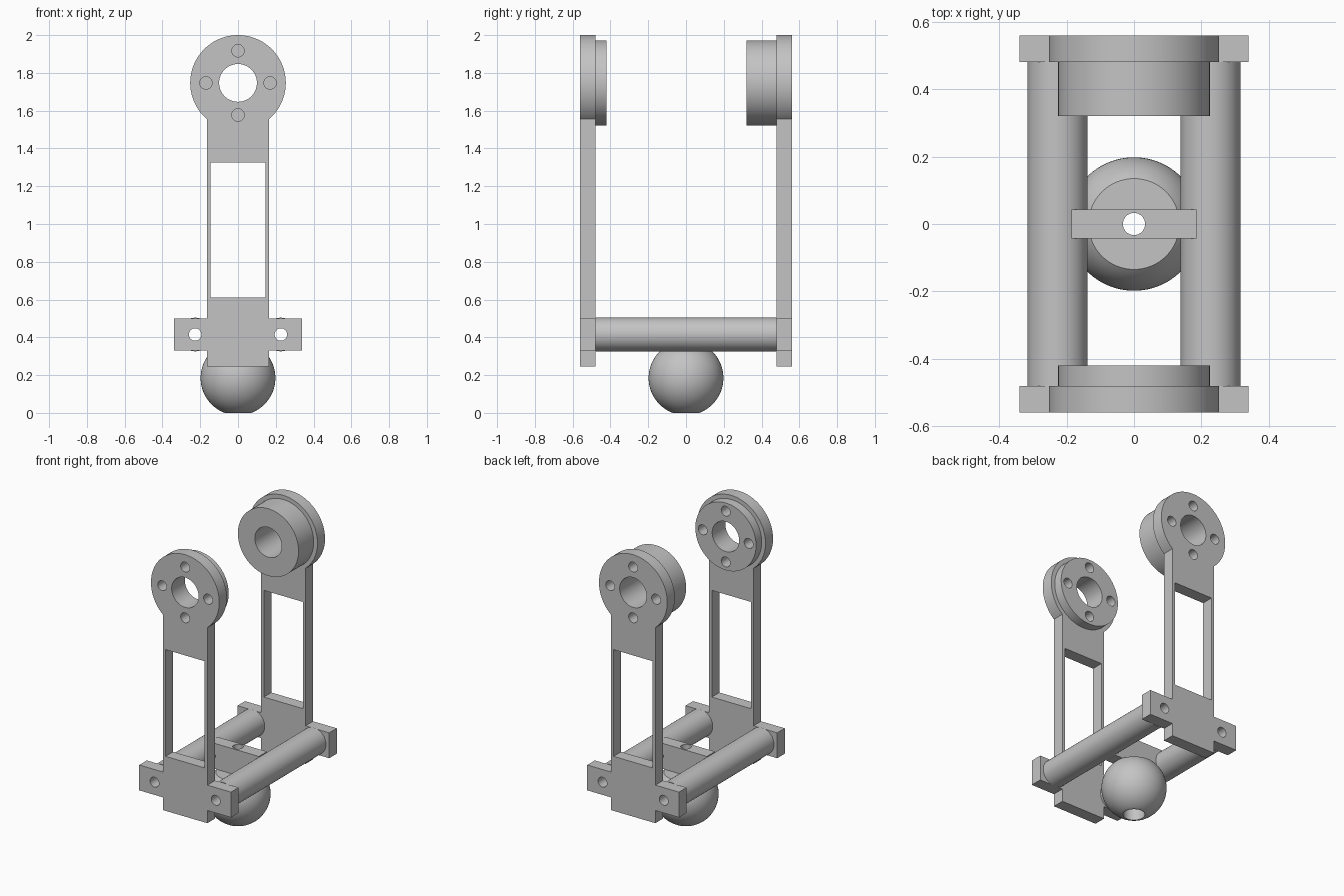
import bpy, bmesh
from math import sin, cos, pi, atan2, sqrt, asin, radians
from mathutils import Matrix, Vector

cube = bpy.data.objects.get("Cube")
if cube:
    bpy.data.objects.remove(cube, do_unlink=True)

grey = bpy.data.materials.new("plain grey")
grey.use_nodes = True
colour = (0.55, 0.55, 0.55, 1)
grey.diffuse_color = colour
grey.node_tree.nodes["Principled BSDF"].inputs["Base Color"].default_value = colour

HEAD_Z, HEAD_R, BORE_R, BOLT_R = 1.747, 0.253, 0.1, 0.033
ARM_X, ROD_X, ROD_Z, ROD_R = 0.165, 0.227, 0.415, 0.089
INNER, OUTER = 0.48, 0.56


def finish(name, bm):
    bmesh.ops.recalc_face_normals(bm, faces=bm.faces)
    mesh = bpy.data.meshes.new(name)
    bm.to_mesh(mesh)
    bm.free()
    obj = bpy.data.objects.new(name, mesh)
    bpy.context.collection.objects.link(obj)
    mesh.materials.append(grey)
    return obj


def box(name, lo, hi):
    lo, hi = Vector(lo), Vector(hi)
    bm = bmesh.new()
    bmesh.ops.create_cube(bm, size=1, matrix=Matrix.Translation((lo + hi) / 2)
                          @ Matrix.Diagonal((*(hi - lo), 1)))
    return finish(name, bm)


def cylinder(name, x, z, radius, y0, y1, segments=64):
    """Cylinder lying along y."""
    bm = bmesh.new()
    bmesh.ops.create_cone(bm, cap_ends=True, segments=segments, radius1=radius,
                          radius2=radius, depth=abs(y1 - y0),
                          matrix=Matrix.Translation((x, (y0 + y1) / 2, z))
                          @ Matrix.Rotation(pi / 2, 4, 'X'))
    return finish(name, bm)


def select(obj):
    bpy.ops.object.select_all(action='DESELECT')
    obj.select_set(True)
    bpy.context.view_layer.objects.active = obj


def cut(obj, cutters):
    select(obj)
    for c in cutters:
        mod = obj.modifiers.new("cut", 'BOOLEAN')
        mod.operation, mod.solver, mod.object = 'DIFFERENCE', 'EXACT', c
        bpy.ops.object.modifier_apply(modifier=mod.name)
        bpy.data.objects.remove(c, do_unlink=True)


def smooth(obj):
    select(obj)
    bpy.ops.object.shade_smooth_by_angle(angle=radians(30))


def head_holes(y0, y1):
    """Four bolt holes around the bore, from y0 to y1."""
    return [cylinder("hole", 0.17 * cos(k * pi / 2), HEAD_Z + 0.17 * sin(k * pi / 2),
                     BOLT_R, y0, y1, 32) for k in range(4)]


def arm_plate(name, side):
    """Flat arm with a round head and a cross foot, extruded in y."""
    right = [(ARM_X, 0.245), (ARM_X, 0.33), (0.34, 0.33), (0.34, 0.5), (ARM_X, 0.5)]
    start = -atan2(sqrt(HEAD_R ** 2 - ARM_X ** 2), ARM_X)
    steps = 72
    angles = [start + (pi - 2 * start) * i / steps for i in range(steps + 1)]
    arc = [(HEAD_R * cos(a), HEAD_Z + HEAD_R * sin(a)) for a in angles]
    outline = right + arc + [(-x, z) for x, z in reversed(right)]
    bm = bmesh.new()
    face = bm.faces.new([bm.verts.new((x, side * INNER, z)) for x, z in outline])
    ext = bmesh.ops.extrude_face_region(bm, geom=[face])
    verts = [v for v in ext["geom"] if isinstance(v, bmesh.types.BMVert)]
    bmesh.ops.translate(bm, verts=verts, vec=(0, side * (OUTER - INNER), 0))
    obj = finish(name, bm)
    a, b = side * 0.4, side * 0.6
    cut(obj, [box("window", (-0.145, min(a, b), 0.61), (0.145, max(a, b), 1.325)),
              cylinder("bore", 0, HEAD_Z, BORE_R, a, b)]
        + head_holes(a, b)
        + [cylinder("hole", s * ROD_X, ROD_Z, BOLT_R, a, b, 32) for s in (-1, 1)])
    smooth(obj)


def head_boss(name, side, tip, hole_end):
    """Round boss on the inner face of an arm head."""
    obj = cylinder(name, 0, HEAD_Z, 0.225, side * INNER, side * tip, 96)
    cut(obj, [cylinder("bore", 0, HEAD_Z, BORE_R, side * 0.2, side * 0.6)]
        + head_holes(side * hole_end, side * 0.6))
    smooth(obj)


arm_plate("front_arm", -1)
arm_plate("back_arm", 1)
head_boss("front_boss", -1, 0.42, 0.3)
head_boss("back_boss", 1, 0.32, 0.36)

# Hollow rods joining the two arms
for side, label in ((1, "left"), (-1, "right")):
    rod = cylinder(label + "_rod", side * ROD_X, ROD_Z, ROD_R, -INNER, INNER)
    cut(rod, [cylinder("hole", side * ROD_X, ROD_Z, BOLT_R, -0.6, 0.6, 32)])
    smooth(rod)

# Block between the rods, with an upright bolt hole
block = box("cross_block", (-0.185, -0.043, 0.33), (0.185, 0.043, 0.5))
hole = cylinder("hole", 0, 0, BOLT_R, -0.6, 0.6, 32)
hole.rotation_euler.x = pi / 2
bpy.context.view_layer.update()
cut(block, [hole])
smooth(block)

# Ball with flat ends, a through hole and a wider recess below, turned as a profile
BALL_R, BALL_Z, TOP_Z = 0.198, 0.185, 0.33
low, high = asin(-BALL_Z / BALL_R), asin((TOP_Z - BALL_Z) / BALL_R)
profile = [(BALL_R * cos(a), BALL_Z + BALL_R * sin(a))
           for a in (low + (high - low) * i / 32 for i in range(33))]
profile += [(BOLT_R, TOP_Z), (BOLT_R, 0.1), (0.066, 0.1), (0.066, 0)]
bm = bmesh.new()
verts = [bm.verts.new((r, 0, z)) for r, z in profile]
edges = [bm.edges.new((verts[i - 1], verts[i])) for i in range(len(verts))]
bmesh.ops.spin(bm, geom=verts + edges, cent=(0, 0, 0), axis=(0, 0, 1),
               angle=2 * pi, steps=64, use_merge=True)
bmesh.ops.remove_doubles(bm, verts=bm.verts, dist=0.0001)
smooth(finish("ball_foot", bm))
